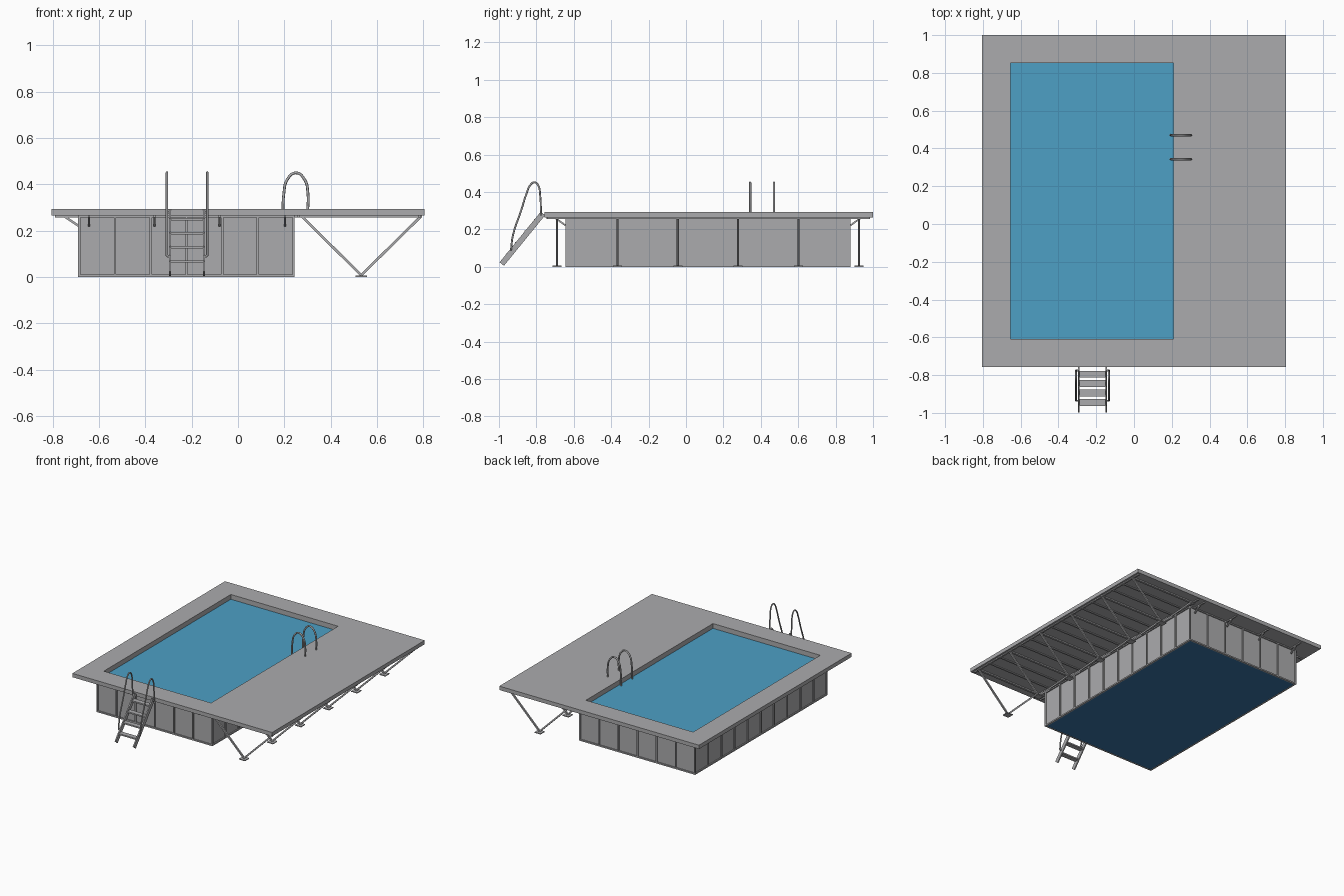
import bpy, bmesh, math
from mathutils import Vector

cube = bpy.data.objects.get("Cube")
if cube:
    bpy.data.objects.remove(cube, do_unlink=True)


def material(name, rgb):
    m = bpy.data.materials.new(name)
    m.use_nodes = True
    m.diffuse_color = (*rgb, 1)
    m.node_tree.nodes["Principled BSDF"].inputs["Base Color"].default_value = (*rgb, 1)
    return m


GREY = material("light grey", (0.41, 0.41, 0.42))
WATER = material("water blue", (0.075, 0.35, 0.56))
LINER = material("liner blue", (0.04, 0.17, 0.38))


def finish(name, bm, mat):
    bmesh.ops.recalc_face_normals(bm, faces=bm.faces)
    mesh = bpy.data.meshes.new(name)
    bm.to_mesh(mesh)
    bm.free()
    mesh.materials.append(mat)
    ob = bpy.data.objects.new(name, mesh)
    bpy.context.collection.objects.link(ob)
    return ob


def add_box(bm, lo, hi):
    lo, hi = Vector(lo), Vector(hi)
    verts = bmesh.ops.create_cube(bm, size=1)["verts"]
    for v in verts:
        v.co = (lo + hi) / 2 + v.co * (hi - lo)


def add_bar(bm, a, b, width, depth):
    """Square bar between two points."""
    a, b = Vector(a), Vector(b)
    d = b - a
    rot = d.to_track_quat("Z", "Y")
    for v in bmesh.ops.create_cube(bm, size=1)["verts"]:
        v.co = (a + b) / 2 + rot @ Vector((v.co.x * width, v.co.y * depth, v.co.z * d.length))


def rect_ring(name, outer, inner, z0, z1, mat):
    """Rectangular slab with a rectangular opening; rects are x0, x1, y0, y1."""
    bm = bmesh.new()
    loops = []
    for (x0, x1, y0, y1), z in ((outer, z0), (outer, z1), (inner, z1), (inner, z0)):
        loops.append([bm.verts.new((x, y, z)) for x, y in ((x0, y0), (x1, y0), (x1, y1), (x0, y1))])
    for k in range(4):
        p, q = loops[k], loops[(k + 1) % 4]
        for i in range(4):
            j = (i + 1) % 4
            bm.faces.new((p[i], p[j], q[j], q[i]))
    return finish(name, bm, mat)


def inset(rect, d):
    return (rect[0] + d, rect[1] - d, rect[2] + d, rect[3] - d)


def tube(name, points, radius, mat):
    """Smooth bent pipe through the points."""
    cu = bpy.data.curves.new(name, "CURVE")
    cu.dimensions = "3D"
    cu.bevel_depth = radius
    cu.bevel_resolution = 2
    cu.resolution_u = 5
    cu.use_fill_caps = True
    sp = cu.splines.new("BEZIER")
    sp.bezier_points.add(len(points) - 1)
    for bp, co in zip(sp.bezier_points, points):
        bp.co = co
        bp.handle_left_type = bp.handle_right_type = "AUTO"
    ob = bpy.data.objects.new(name, cu)
    bpy.context.collection.objects.link(ob)
    cu.materials.append(mat)


def spread(a, b, n):
    return [a + (b - a) * i / n for i in range(n + 1)]


DECK = (-0.805, 0.805, -0.757, 1.0)
OPENING = (-0.655, 0.21, -0.61, 0.853)
POOL = (-0.69, 0.245, -0.645, 0.88)
PANEL = inset(POOL, 0.008)
X0, X1, Y0, Y1 = POOL
DECK_Z, TOP = 0.265, 0.293

# Deck, pool walls, water and floor
rect_ring("deck", DECK, OPENING, DECK_Z, TOP, GREY)
rect_ring("pool_walls", PANEL, OPENING, 0.002, DECK_Z, GREY)
rect_ring("base_frame", POOL, inset(POOL, 0.012), 0, 0.01, GREY)
rect_ring("top_frame", POOL, inset(POOL, 0.012), DECK_Z - 0.008, DECK_Z, GREY)
bm = bmesh.new()
add_box(bm, (OPENING[0], OPENING[2], 0.2), (OPENING[1], OPENING[3], 0.258))
finish("water", bm, WATER)
bm = bmesh.new()
add_box(bm, (X0 + 0.009, Y0 + 0.009, 0.001), (X1 - 0.009, Y1 - 0.009, 0.006))
finish("pool_floor", bm, LINER)

# Upright wall ribs
bm = bmesh.new()
w = 0.005
for x in spread(X0 + w, X1 - w, 6):
    for y in (Y0, Y1 - 0.012):
        add_box(bm, (x - w, y, 0.01), (x + w, y + 0.012, DECK_Z))
for y in spread(Y0 + w, Y1 - w, 10)[1:-1]:
    for x in (X0, X1 - 0.012):
        add_box(bm, (x, y - w, 0.01), (x + 0.012, y + w, DECK_Z))
finish("wall_ribs", bm, GREY)

# Short braces under the narrow deck edges
bm = bmesh.new()
for x in spread(-0.643, 0.203, 3):
    for y, s in ((Y0, -1), (Y1, 1)):
        add_bar(bm, (x, y, 0.222), (x, y + s * 0.055, 0.262), 0.009, 0.009)
        add_box(bm, (x - w, min(y, y + s * 0.1), 0.257), (x + w, max(y, y + s * 0.1), DECK_Z))
for y in spread(-0.58, 0.82, 5):
    add_bar(bm, (X0, y, 0.222), (X0 - 0.06, y, 0.262), 0.009, 0.009)
    add_box(bm, (X0 - 0.1, y - w, 0.257), (X0, y + w, DECK_Z))
finish("edge_braces", bm, GREY)

# V shaped supports with foot plates under the wide deck
bm = bmesh.new()
frames = spread(-0.69, 0.925, 5)
for y in frames:
    for x in (0.275, 0.79):
        add_bar(bm, (x, y, 0.262), (0.532, y, 0.008), 0.011, 0.011)
    add_box(bm, (0.508, y - 0.024, 0), (0.556, y + 0.024, 0.006))
    add_box(bm, (X1, y - 0.008, 0.256), (0.795, y + 0.008, DECK_Z))
finish("v_supports", bm, GREY)

# Joists and beams under the wide deck
bm = bmesh.new()
for a, b in zip(frames, frames[1:]):
    for t in (1 / 3, 2 / 3):
        y = a + (b - a) * t
        add_box(bm, (X1, y - 0.006, 0.259), (0.795, y + 0.006, DECK_Z))
for x in (0.26, 0.785):
    add_box(bm, (x - 0.006, -0.74, 0.257), (x + 0.006, 0.985, DECK_Z))
finish("deck_joists", bm, GREY)

# Outside steps: stringers, treads and handrails
bm = bmesh.new()
low, high = Vector((0, -0.985, 0.015)), Vector((0, -0.765, 0.285))
for x in (-0.293, -0.147):
    off = Vector((x, 0, 0))
    add_bar(bm, low + off, high + off, 0.009, 0.03)
finish("step_stringers", bm, GREY)

bm = bmesh.new()
for i in range(4):
    y, z = -0.795 - 0.05 * i, 0.25 - 0.061 * i
    add_box(bm, (-0.293, y - 0.018, z - 0.005), (-0.147, y + 0.018, z + 0.005))
finish("step_treads", bm, GREY)

rail = [(-0.936, 0.09), (-0.925, 0.17), (-0.88, 0.305), (-0.855, 0.385), (-0.83, 0.44),
        (-0.81, 0.452), (-0.79, 0.435), (-0.78, 0.385), (-0.775, 0.28)]
bm = bmesh.new()
for side, x, inner in (("right", -0.307, -0.293), ("left", -0.133, -0.147)):
    tube(side + "_step_handrail", [(x, y, z) for y, z in rail], 0.005, GREY)
    for y, z in (rail[0], rail[-1]):
        add_bar(bm, (x, y, z), (inner, y, z), 0.01, 0.01)
finish("handrail_pegs", bm, GREY)

# Grab rails at the pool edge
arch = [(0.194, 0.24), (0.194, 0.29), (0.198, 0.36), (0.212, 0.42), (0.25, 0.45),
        (0.288, 0.42), (0.302, 0.36), (0.301, 0.285)]
for name, y in (("front_grab_rail", 0.343), ("back_grab_rail", 0.47)):
    tube(name, [(x, y, z) for x, z in arch], 0.006, GREY)
